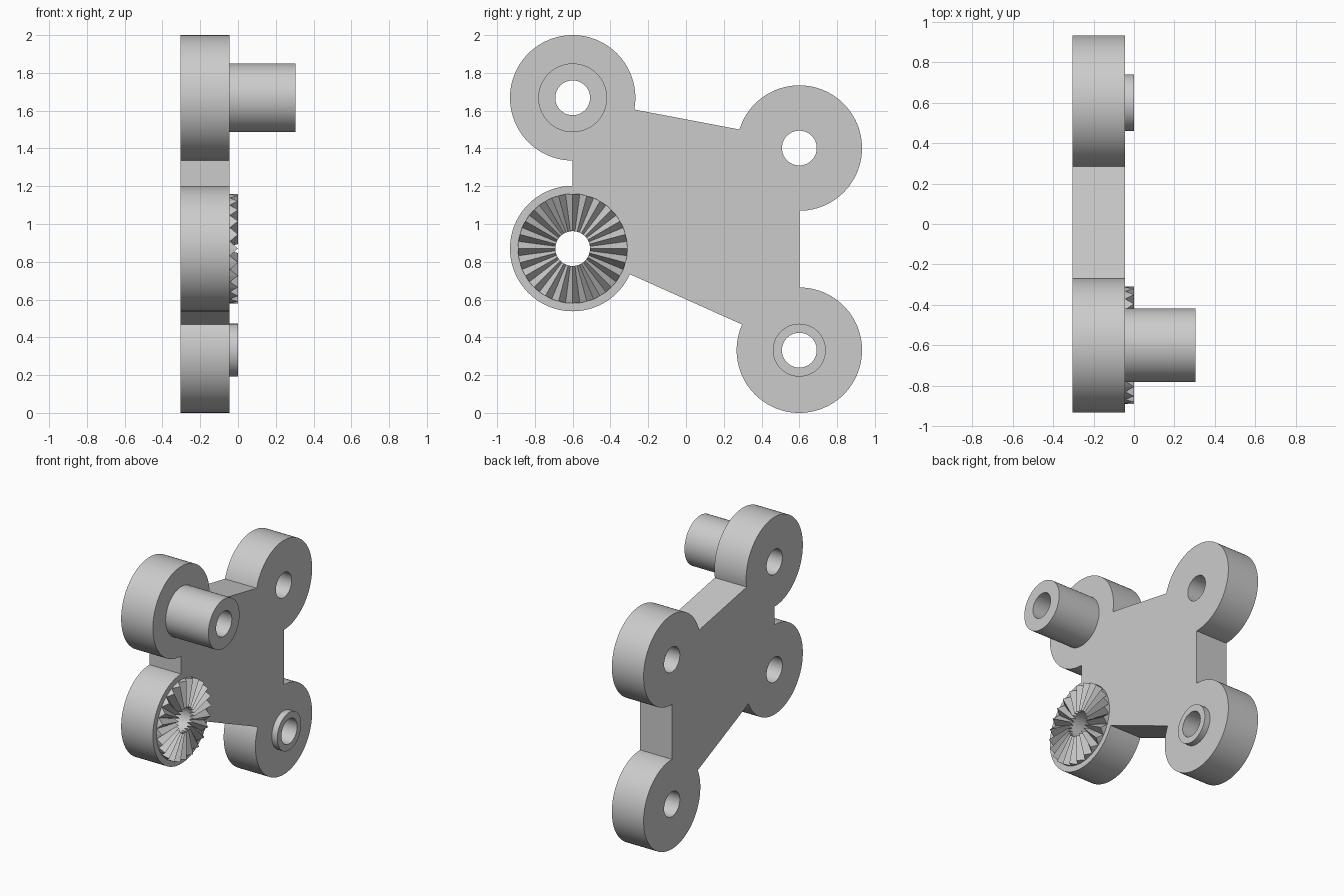
import bpy, bmesh, math
from mathutils import Matrix

cube = bpy.data.objects.get("Cube")
if cube:
    bpy.data.objects.remove(cube, do_unlink=True)

BACK, FACE, TIP = -0.305, -0.045, 0.0
LOBE_R, HOLE_R, GEAR_R, TEETH = 0.332, 0.092, 0.29, 24
# Lobe centres in the y-z plane
UPPER_FRONT, UPPER_REAR = (-0.6, 1.668), (0.6, 1.402)
LOWER_FRONT, LOWER_REAR = (-0.6, 0.87), (0.6, 0.332)

grey = bpy.data.materials.new("light_grey")
grey.use_nodes = True
colour = (0.6, 0.6, 0.6, 1)
grey.diffuse_color = colour
grey.node_tree.nodes["Principled BSDF"].inputs["Base Color"].default_value = colour


def make_object(name, bm):
    bmesh.ops.recalc_face_normals(bm, faces=bm.faces)
    mesh = bpy.data.meshes.new(name)
    bm.to_mesh(mesh)
    bm.free()
    mesh.materials.append(grey)
    obj = bpy.data.objects.new(name, mesh)
    bpy.context.collection.objects.link(obj)
    return obj


def cylinder(name, centre, radius, x0, x1):
    bm = bmesh.new()
    place = Matrix.Translation(((x0 + x1) / 2, *centre)) @ Matrix.Rotation(math.pi / 2, 4, 'Y')
    bmesh.ops.create_cone(bm, cap_ends=True, segments=96, radius1=radius,
                          radius2=radius, depth=x1 - x0, matrix=place)
    return make_object(name, bm)


def combine(target, tool, operation):
    mod = target.modifiers.new(operation, 'BOOLEAN')
    mod.operation, mod.solver, mod.object = operation, 'EXACT', tool
    bpy.context.view_layer.objects.active = target
    bpy.ops.object.modifier_apply(modifier=mod.name)
    bpy.data.objects.remove(tool, do_unlink=True)


# Four-sided web joining the lobes
bm = bmesh.new()
outline = [UPPER_FRONT, (0.6, 1.44), LOWER_REAR, LOWER_FRONT]
web = bm.faces.new([bm.verts.new((BACK, y, z)) for y, z in outline])
side = bmesh.ops.extrude_face_region(bm, geom=[web])
bmesh.ops.translate(bm, vec=(FACE - BACK, 0, 0),
                    verts=[v for v in side["geom"] if isinstance(v, bmesh.types.BMVert)])
bracket = make_object("bracket", bm)

# Round lobes, long post and short boss
lobes = (UPPER_FRONT, UPPER_REAR, LOWER_FRONT, LOWER_REAR)
for centre in lobes:
    combine(bracket, cylinder("lobe", centre, LOBE_R, BACK, FACE), 'UNION')
combine(bracket, cylinder("post", UPPER_FRONT, 0.182, -0.2, 0.305), 'UNION')
combine(bracket, cylinder("boss", LOWER_REAR, 0.14, -0.2, TIP), 'UNION')

# Through holes
for centre in lobes:
    combine(bracket, cylinder("hole_cutter", centre, HOLE_R, -0.5, 0.5), 'DIFFERENCE')

# Serrated ring: alternating ridges and valleys around the bore
bm = bmesh.new()
sections = []
for i in range(TEETH * 2):
    a = math.pi * i / TEETH
    top = FACE + 0.002 if i % 2 else TIP
    sections.append([bm.verts.new((x, LOWER_FRONT[0] + r * math.cos(a),
                                   LOWER_FRONT[1] + r * math.sin(a)))
                     for r, x in ((HOLE_R, FACE - 0.01), (HOLE_R, top),
                                  (GEAR_R, top), (GEAR_R, FACE - 0.01))])
for i, here in enumerate(sections):
    there = sections[(i + 1) % len(sections)]
    for j in range(4):
        k = (j + 1) % 4
        bm.faces.new((here[j], here[k], there[k], there[j]))
make_object("serrated_ring", bm)

# Smooth round walls, sharp rims
bpy.ops.object.select_all(action='DESELECT')
bracket.select_set(True)
bpy.context.view_layer.objects.active = bracket
bpy.ops.object.shade_smooth_by_angle(angle=math.radians(25))
